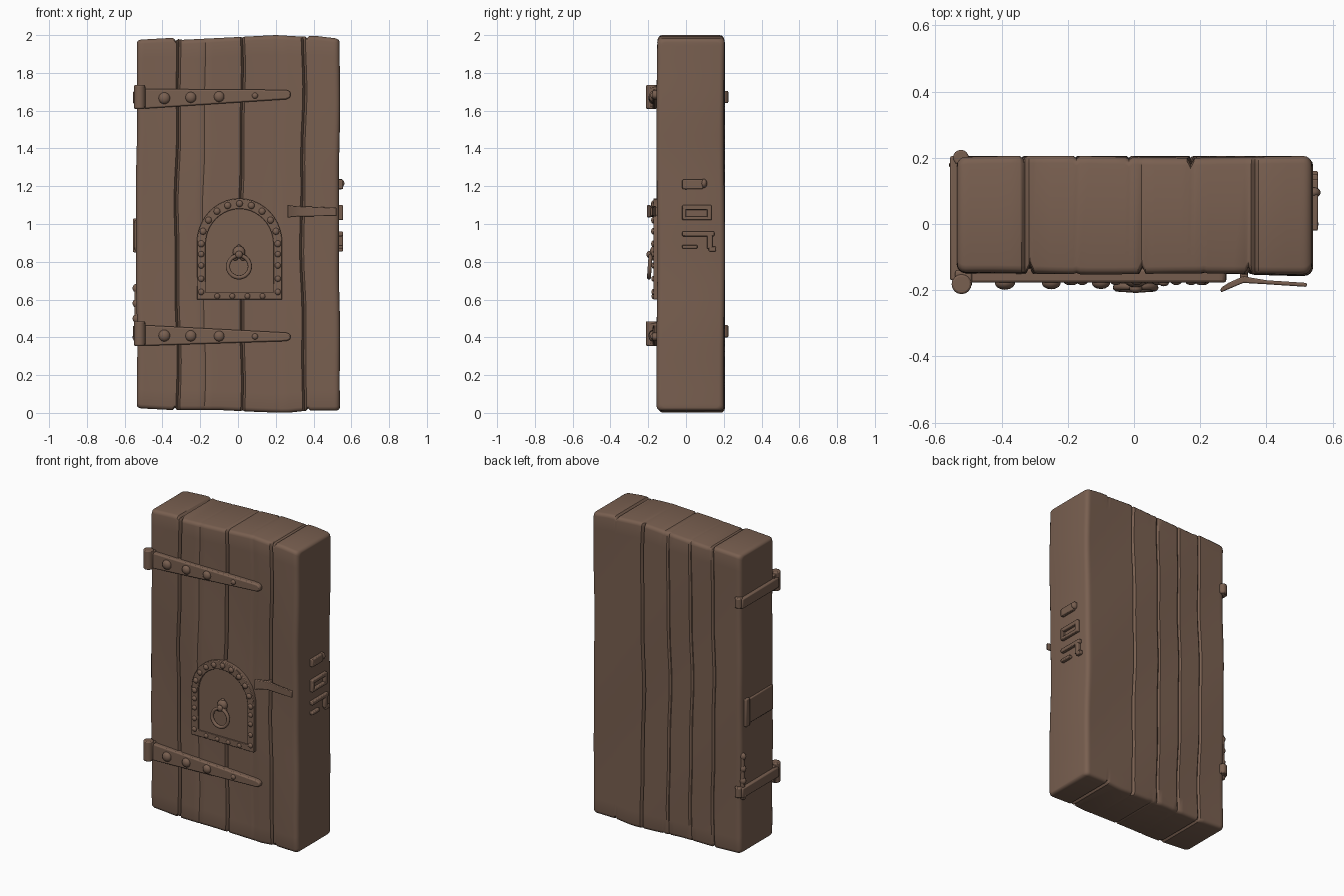
import bpy, bmesh, math
from mathutils import Matrix, Vector

if "Cube" in bpy.data.objects:
    bpy.data.objects.remove(bpy.data.objects["Cube"])

wood = bpy.data.materials.new("warm brown")
wood.diffuse_color = (0.19, 0.115, 0.08, 1)
wood.use_nodes = True
wood.node_tree.nodes["Principled BSDF"].inputs["Base Color"].default_value = wood.diffuse_color


def finish(name, bm, bevel=0.0, angle=40):
    bmesh.ops.recalc_face_normals(bm, faces=bm.faces)
    me = bpy.data.meshes.new(name)
    bm.to_mesh(me)
    bm.free()
    me.materials.append(wood)
    ob = bpy.data.objects.new(name, me)
    bpy.context.collection.objects.link(ob)
    if bevel:
        m = ob.modifiers.new("soft edges", 'BEVEL')
        m.width, m.segments, m.limit_method = bevel, 2, 'ANGLE'
    bpy.ops.object.select_all(action='DESELECT')
    ob.select_set(True)
    bpy.context.view_layer.objects.active = ob
    bpy.ops.object.shade_smooth_by_angle(angle=math.radians(angle))
    return ob


def box(name, lo, hi, bevel=0.006):
    bm = bmesh.new()
    lo, hi = Vector(lo), Vector(hi)
    bmesh.ops.create_cube(bm, size=1, matrix=Matrix.Translation((lo + hi) / 2) @ Matrix.Diagonal((*(hi - lo), 1)))
    return finish(name, bm, bevel)


def plate(name, polys, y_back, y_front, bevel=0.005):
    """Extrude outlines drawn in the x-z plane towards the front."""
    bm = bmesh.new()
    for p in polys:
        bm.faces.new([bm.verts.new((x, y_back, z)) for x, z in p])
    bmesh.ops.remove_doubles(bm, verts=bm.verts, dist=1e-5)
    ext = bmesh.ops.extrude_face_region(bm, geom=bm.faces[:])["geom"]
    bmesh.ops.translate(bm, verts=[v for v in ext if isinstance(v, bmesh.types.BMVert)], vec=(0, y_front - y_back, 0))
    return finish(name, bm, bevel)


def rivets(name, spots):
    bm = bmesh.new()
    for x, y, z, r in spots:
        bmesh.ops.create_uvsphere(bm, u_segments=14, v_segments=8, radius=r,
                                  matrix=Matrix.Translation((x, y, z)) @ Matrix.Diagonal((1, 0.7, 1, 1)))
    return finish(name, bm, angle=80)


def barrel(name, x, y, z0, z1, r):
    bm = bmesh.new()
    bmesh.ops.create_cone(bm, cap_ends=True, segments=16, radius1=r, radius2=r, depth=z1 - z0,
                          matrix=Matrix.Translation((x, y, (z0 + z1) / 2)))
    return finish(name, bm, 0.006)


def lerp_table(table, x):
    for (xa, a), (xb, b) in zip(table, table[1:]):
        if x <= xb:
            return a + (b - a) * (x - xa) / (xb - xa)
    return table[-1][1]


# Door body: rounded sections lofted across x, with grooves between planks
HALF, FRONT, BACK, R, GW = 0.537, -0.15, 0.203, 0.022, 0.011
FRONT_G = {-0.32: 0.024, -0.18: 0.004, 0.02: 0.022, 0.21: 0.003, 0.345: 0.02}
BACK_G = {0.17: 0.02, -0.02: 0.008, -0.18: 0.008, -0.34: 0.01}
TOP_G = {-0.335: 0.012, 0.02: 0.004, 0.365: 0.012}
TOP = [(-0.54, 1.975), (-0.36, 1.985), (-0.3, 1.975), (0, 1.99), (0.2, 2.0), (0.34, 1.992), (0.4, 1.997), (0.54, 1.98)]
BOTTOM = [(-0.54, 0.025), (-0.35, 0.015), (-0.1, 0.015), (0.1, 0.005), (0.25, 0.0), (0.36, 0.012), (0.54, 0.012)]


def groove(gs, x):
    return sum(d * max(0, 1 - abs(x - g) / GW) for g, d in gs.items())


xs = {round(-0.5 + 0.04 * i, 3) for i in range(26)}
for g in [*FRONT_G, *BACK_G, *TOP_G]:
    xs |= {round(g, 3), round(g - GW, 3), round(g + GW, 3)}
for e in (0, 0.002, 0.008, 0.016, 0.026):
    xs |= {HALF - e, e - HALF}

bm = bmesh.new()
rings = []
for x in sorted(xs):
    e = HALF - abs(x)
    rr = 0.026
    end = rr - math.sqrt(max(0, rr * rr - max(0, rr - e) ** 2))
    yf = FRONT + end + groove(FRONT_G, x) + 0.004 * math.sin(9 * x)
    yb = BACK - end - groove(BACK_G, x)
    zt = lerp_table(TOP, x) - end * 0.6 - groove(TOP_G, x)
    zb = lerp_table(BOTTOM, x) + end * 0.6 + groove(TOP_G, x)
    prof = []                                  # (inset from face, z)
    for a in (0, 30, 60, 90):
        c, s = math.cos(math.radians(a)), math.sin(math.radians(a))
        prof.append((R * (1 - s), zb + R * (1 - c)))
    prof += [(0, zb + R + (zt - zb - 2 * R) * k / 24) for k in range(1, 24)]
    prof += [(i, zb + zt - z) for i, z in reversed(prof[:4])]

    def vert(y, z):
        sway = 0.006 * math.sin(4.1 * z + 0.7) + 0.003 * math.sin(11 * z + 5 * x)
        return bm.verts.new((x + sway * (0.5 if e < 0.03 else 1), y + 0.003 * math.sin(5 * z + 7 * x), z))
    rings.append(([vert(yf + i, z) for i, z in prof], [vert(yb - i, z) for i, z in prof]))
for (f0, b0), (f1, b1) in zip(rings, rings[1:]):
    l0, l1 = f0 + b0[::-1], f1 + b1[::-1]
    for i in range(len(l0)):
        j = (i + 1) % len(l0)
        bm.faces.new((l0[i], l0[j], l1[j], l1[i]))
for f, b in (rings[0], rings[-1]):
    for i in range(len(f) - 1):
        bm.faces.new((f[i], f[i + 1], b[i + 1], b[i]))
finish("door_planks", bm, angle=35)

# Strap hinges: front strap, barrel, wrap round the left side
for tag, zl0, zl1, zr0, zr1, side in (("upper", 1.61, 1.715, 1.66, 1.71, 1.67), ("lower", 0.355, 0.465, 0.38, 0.425, 0.43)):
    plate(tag + "_hinge_strap", [[(-0.51, zl0), (0.255, zr0), (0.275, zr0 + 0.008), (0.28, (zr0 + zr1) / 2),
                                  (0.275, zr1 - 0.008), (0.255, zr1), (-0.51, zl1)]], -0.135, -0.177, 0.008)
    barrel(tag + "_hinge_barrel", -0.521, -0.182, zl0, zl1 + 0.02, 0.03)
    box(tag + "_hinge_knuckle_plate", (-0.54, -0.19, zl0 + 0.01), (-0.49, -0.14, zl1 + 0.01))
    box(tag + "_side_strap", (-0.556, -0.17, side - 0.032), (-0.52, 0.205, side + 0.032))
    barrel(tag + "_back_knob", -0.523, 0.2, side - 0.03, side + 0.035, 0.024)
    spots = []
    for x, r in ((-0.39, 0.031), (-0.25, 0.029), (-0.1, 0.028), (0.09, 0.016)):
        t = (x + 0.51) / 0.79
        spots.append((x, -0.177, (zl0 + zl1) / 2 * (1 - t) + (zr0 + zr1) / 2 * t, r))
    rivets(tag + "_hinge_rivets", spots)

# Left side fittings
box("left_side_plate", (-0.55, -0.12, 0.86), (-0.52, 0.165, 1.02))
box("left_side_plate_rib", (-0.556, 0.13, 0.85), (-0.52, 0.17, 1.03))
barrel("left_back_rod", -0.535, 0.178, 0.39, 0.68, 0.014)
rivets("left_back_rod_knobs", [(-0.535, 0.178, z, 0.024) for z in (0.4, 0.5, 0.58, 0.66)])


# Arched handle plate: thin panel, raised border, rivets
def arch(w, zb, zs, zt, cx=0.008):
    pts = [(cx + w, zb), (cx + w, (zb + zs) / 2)]
    for k in range(21):
        a = math.pi * k / 20
        pts.append((cx + w * math.cos(a), zs + (zt - zs) * math.sin(a)))
    return pts + [(cx - w, (zb + zs) / 2), (cx - w, zb)]


outer, inner = arch(0.226, 0.60, 0.90, 1.135), arch(0.18, 0.637, 0.89, 1.08)
n = len(outer)
plate("arch_panel", [arch(0.2, 0.62, 0.895, 1.11)], -0.13, -0.158, 0)
plate("arch_border", [[outer[i], outer[(i + 1) % n], inner[(i + 1) % n], inner[i]] for i in range(n)], -0.13, -0.172, 0.004)
mid = arch(0.203, 0.618, 0.895, 1.108)
spots = [(mid[i][0], -0.172, mid[i][1], 0.018) for i in range(2, n - 2, 2)]
spots += [(0.008 + s * 0.203, -0.172, z, 0.016) for s in (-1, 1) for z in (0.64, 0.71, 0.78, 0.84)]
spots += [(x, -0.172, 0.618, 0.015) for x in (-0.11, -0.03, 0.05, 0.13)]
rivets("arch_rivets", spots)

# Ring pull and its mount
bpy.ops.mesh.primitive_torus_add(major_radius=0.058, minor_radius=0.011, major_segments=32, minor_segments=10,
                                 location=(0.005, -0.192, 0.775), rotation=(math.radians(86), 0, 0))
ring = bpy.context.object
ring.name = "ring_pull"
ring.data.materials.append(wood)
bpy.ops.object.shade_smooth_by_angle(angle=math.radians(80))
rivets("ring_mount", [(0.005, -0.168, 0.85, 0.034), (0.005, -0.195, 0.838, 0.02), (-0.015, -0.175, 0.822, 0.016),
                      (0.027, -0.175, 0.822, 0.016), (0.005, -0.165, 0.877, 0.014)])

# Latch lever, bent in plan
bm = bmesh.new()
plan = [(0.262, -0.207, -0.193), (0.285, -0.197, -0.178), (0.33, -0.178, -0.158), (0.4, -0.182, -0.17), (0.522, -0.19, -0.178)]
rows = [[bm.verts.new(p) for p in ((x, y0, zc - h), (x, y1, zc - h), (x, y1, zc + h), (x, y0, zc + h))]
        for (x, y0, y1), zc, h in zip(plan, (1.067, 1.067, 1.067, 1.066, 1.064), (0.034, 0.03, 0.027, 0.025, 0.022))]
for a, b in zip(rows, rows[1:]):
    for i in range(4):
        bm.faces.new((a[i], a[(i + 1) % 4], b[(i + 1) % 4], b[i]))
bm.faces.new(rows[0])
bm.faces.new(rows[-1])
finish("latch_lever", bm, 0.004)
box("latch_post", (0.32, -0.172, 1.045), (0.345, -0.13, 1.09))

# Lock fittings on the right edge
for i, (y0, y1, z0, z1) in enumerate(((-0.02, 0.09, 1.185, 1.235), (-0.02, 0.13, 1.075, 1.1), (-0.015, 0.13, 1.02, 1.04),
                                      (0.11, 0.135, 1.02, 1.1), (-0.02, 0.0, 1.02, 1.09), (-0.02, 0.15, 0.935, 0.96),
                                      (0.11, 0.14, 0.87, 0.96), (-0.02, 0.06, 0.87, 0.89), (0.12, 0.16, 0.855, 0.88))):
    box("lock_bar_%d" % (i + 1), (0.515, y0, z0), (0.556, y1, z1), 0.005)
rivets("lock_knob", [(0.54, 0.095, 1.215, 0.024), (0.54, 0.0, 1.2, 0.018)])
